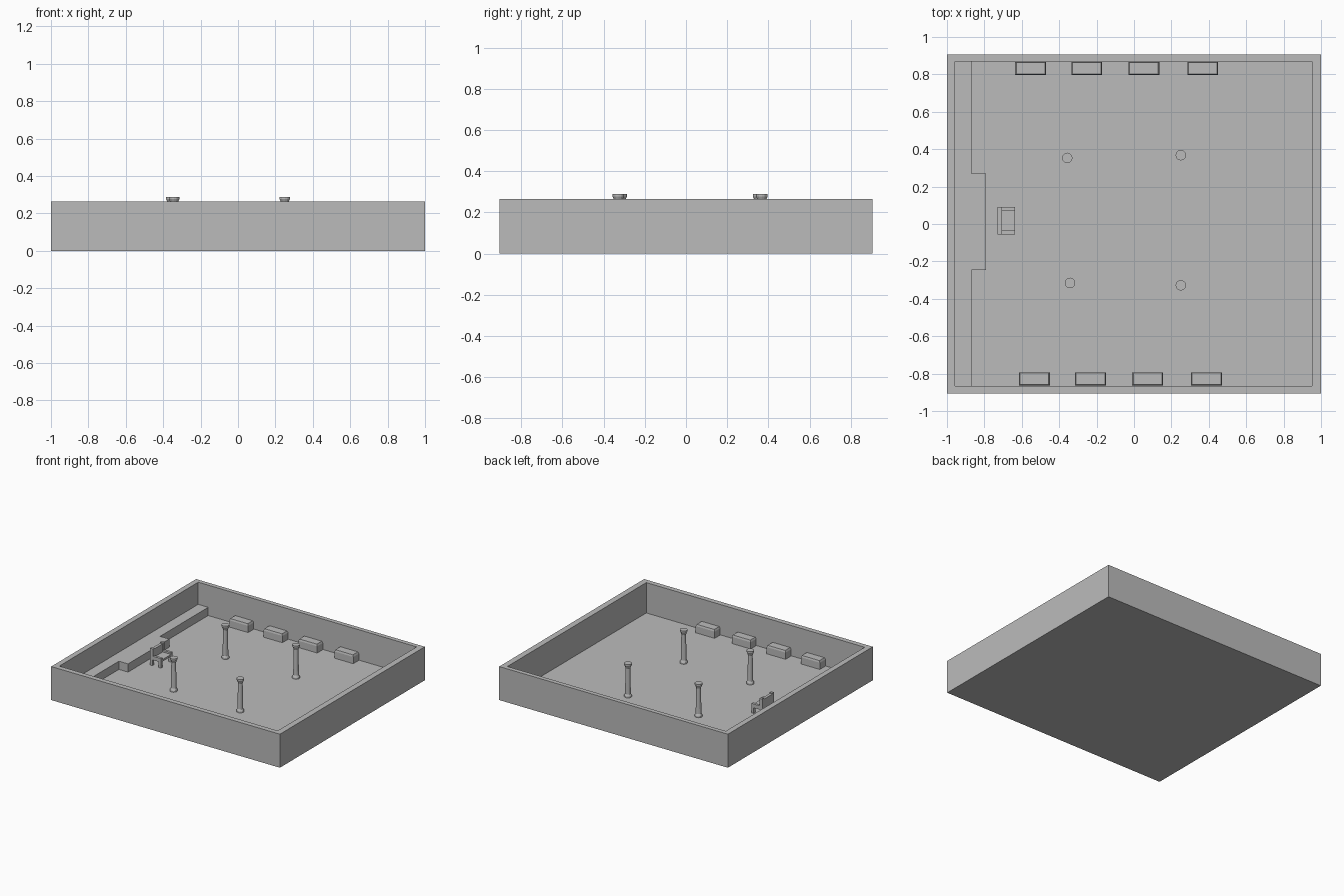
import bpy
import bmesh
from math import cos, sin, tau

cube = bpy.data.objects.get("Cube")
if cube:
    bpy.data.objects.remove(cube, do_unlink=True)

stone = bpy.data.materials.new("stone_grey")
stone.use_nodes = True
GREY = (0.5, 0.5, 0.5, 1)
stone.diffuse_color = GREY
stone.node_tree.nodes["Principled BSDF"].inputs["Base Color"].default_value = GREY

FLOOR = 0.025
WALL_TOP = 0.265


def finish(name, bm):
    bmesh.ops.recalc_face_normals(bm, faces=bm.faces[:])
    mesh = bpy.data.meshes.new(name)
    bm.to_mesh(mesh)
    bm.free()
    mesh.materials.append(stone)
    obj = bpy.data.objects.new(name, mesh)
    bpy.context.collection.objects.link(obj)
    return obj


def bridge(bm, lower, upper):
    n = len(lower)
    for i in range(n):
        j = (i + 1) % n
        bm.faces.new((lower[i], lower[j], upper[j], upper[i]))


def ring(bm, points, z):
    return [bm.verts.new((x, y, z)) for x, y in points]


def rect(x0, x1, y0, y1):
    return [(x0, y0), (x1, y0), (x1, y1), (x0, y1)]


def loft(name, sections):
    """Closed solid through a list of (outline, height) sections."""
    bm = bmesh.new()
    rings = [ring(bm, pts, z) for pts, z in sections]
    for lower, upper in zip(rings, rings[1:]):
        bridge(bm, lower, upper)
    bm.faces.new(rings[0])
    bm.faces.new(rings[-1])
    return finish(name, bm)


def box(name, x0, x1, y0, y1, z0, z1):
    return loft(name, [(rect(x0, x1, y0, y1), z0), (rect(x0, x1, y0, y1), z1)])


def circle(x, y, r, sides=12):
    return [(x + r * cos(tau * i / sides), y + r * sin(tau * i / sides))
            for i in range(sides)]


# Open hall: outer walls, rim, inner walls and floor in one shell
outer = rect(-1, 1, -0.905, 0.905)
inner = rect(-0.957, 0.953, -0.865, 0.87)
loft("hall_walls_and_floor", [(outer, 0), (outer, WALL_TOP), (inner, WALL_TOP), (inner, FLOOR)])

# Raised ledge along the -x wall with a wider dais in the middle
dais = [(-0.957, -0.865), (-0.87, -0.865), (-0.87, -0.245), (-0.79, -0.245),
        (-0.79, 0.27), (-0.87, 0.27), (-0.87, 0.87), (-0.957, 0.87)]
loft("dais_ledge", [(dais, FLOOR), (dais, 0.09)])

# Chests along the two long walls, narrowing slightly at the lid
for side, y0, y1, first in (("back", 0.797, 0.867, -0.635), ("front", -0.863, -0.793, -0.615)):
    for i, step in enumerate((0, 0.3, 0.605, 0.92)):
        x0 = first + step
        x1 = x0 + 0.165
        loft(f"{side}_chest_{i + 1}", [
            (rect(x0, x1, y0, y1), FLOOR),
            (rect(x0, x1, y0, y1), 0.078),
            (rect(x0 + 0.006, x1 - 0.006, y0 + 0.004, y1 - 0.004), 0.092)])

# Columns with flared base and capital
profile = [(0.028, FLOOR), (0.028, 0.036), (0.021, 0.05),
           (0.017, 0.25), (0.023, 0.266), (0.028, 0.276), (0.028, 0.288)]
spots = [(-0.357, 0.353), (0.25, 0.368), (-0.342, -0.315), (0.25, -0.328)]
for i, (x, y) in enumerate(spots):
    loft(f"column_{i + 1}", [(circle(x, y, r), z) for r, z in profile])

# Throne facing +x: seat, back, low arms and four legs
X0, X1, Y0, Y1 = -0.73, -0.635, -0.055, 0.09
box("throne_seat", X0, X1, Y0, Y1, 0.07, 0.086)
box("throne_back", X0, X0 + 0.022, Y0 + 0.02, Y1 - 0.02, 0.086, 0.15)
for side, y in (("right", Y0), ("left", Y1 - 0.02)):
    box(f"throne_{side}_back_post", X0, X0 + 0.025, y, y + 0.02, 0.086, 0.158)
    box(f"throne_{side}_arm", X0 + 0.025, X1, y, y + 0.02, 0.086, 0.1)
    for end, x in (("rear", X0), ("front", X1 - 0.02)):
        box(f"throne_{side}_{end}_leg", x, x + 0.02, y, y + 0.02, FLOOR, 0.07)
